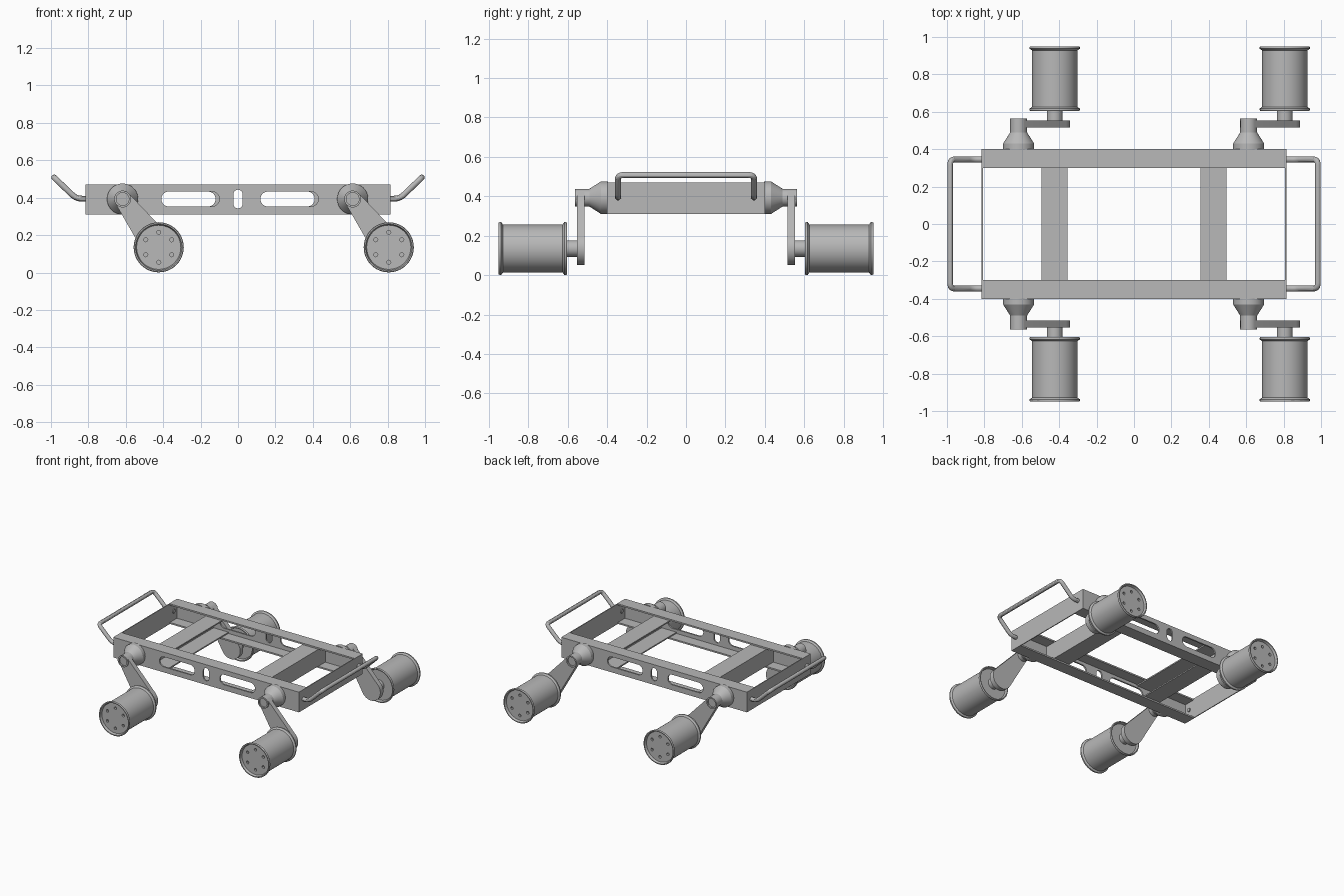
import bpy, bmesh
from math import cos, sin, pi, atan2, acos, hypot, radians
from mathutils import Vector

cube = bpy.data.objects.get("Cube")
if cube:
    bpy.data.objects.remove(cube, do_unlink=True)

steel = bpy.data.materials.new("plain_grey_steel")
steel.use_nodes = True
GREY = (0.48, 0.48, 0.48, 1)
steel.diffuse_color = GREY
steel.node_tree.nodes["Principled BSDF"].inputs["Base Color"].default_value = GREY


def finish(bm, name):
    bmesh.ops.recalc_face_normals(bm, faces=bm.faces)
    mesh = bpy.data.meshes.new(name)
    bm.to_mesh(mesh)
    bm.free()
    obj = bpy.data.objects.new(name, mesh)
    bpy.context.collection.objects.link(obj)
    mesh.materials.append(steel)
    return obj


def activate(obj):
    bpy.ops.object.select_all(action='DESELECT')
    obj.select_set(True)
    bpy.context.view_layer.objects.active = obj


def smooth(obj):
    activate(obj)
    bpy.ops.object.shade_smooth_by_angle(angle=radians(30))


def extrude(outline, offset, name):
    """Solid made by sweeping a closed outline along an offset."""
    bm = bmesh.new()
    face = bm.faces.new([bm.verts.new(p) for p in outline])
    out = bmesh.ops.extrude_face_region(bm, geom=[face], use_keep_orig=True)
    moved = [v for v in out["geom"] if isinstance(v, bmesh.types.BMVert)]
    bmesh.ops.translate(bm, verts=moved, vec=offset)
    return finish(bm, name)


def capsule(c1, r1, c2, r2, y0, y1, name, steps=16):
    """Plate with two round ends in the xz plane, from y0 to y1."""
    dx, dz = c2[0] - c1[0], c2[1] - c1[1]
    heading = atan2(dz, dx)
    spread = acos((r1 - r2) / hypot(dx, dz))
    outline = []
    for (cx, cz), r, start, sweep in ((c1, r1, heading + spread, 2 * (pi - spread)),
                                      (c2, r2, heading - spread, 2 * spread)):
        for i in range(steps + 1):
            a = start + sweep * i / steps
            outline.append((cx + r * cos(a), y0, cz + r * sin(a)))
    return extrude(outline, (0, y1 - y0, 0), name)


def lathe(profile, x, z, side, name, steps=40):
    """Spin (y, radius) points about the y direction through x, z."""
    bm = bmesh.new()
    verts = [bm.verts.new((x + r, side * y, z)) for y, r in profile]
    edges = [bm.edges.new(pair) for pair in zip(verts, verts[1:])]
    bmesh.ops.spin(bm, geom=verts + edges, cent=(x, 0, z), axis=(0, 1, 0),
                   angle=2 * pi, steps=steps)
    bmesh.ops.remove_doubles(bm, verts=bm.verts, dist=0.0005)
    return finish(bm, name)


def cut(obj, cutters):
    for c in cutters:
        mod = obj.modifiers.new("cut", 'BOOLEAN')
        mod.operation = 'DIFFERENCE'
        mod.solver = 'EXACT'
        mod.object = c
        activate(obj)
        bpy.ops.object.modifier_apply(modifier=mod.name)
        bpy.data.objects.remove(c, do_unlink=True)


def channel(a, b, low, high, t):
    """C section: web at a, flanges reaching to b."""
    s = t if b > a else -t
    return [(a, low), (b, low), (b, low + t), (a + s, low + t),
            (a + s, high - t), (b, high - t), (b, high), (a, high)]


LOW, HIGH, MID, END = 0.31, 0.47, 0.393, 0.815

for side, word in ((-1, "front"), (1, "back")):
    # Side rail with slotted web
    section = channel(side * 0.4, side * 0.3, LOW, HIGH, 0.012)
    rail = extrude([(-END, y, z) for y, z in section], (2 * END, 0, 0), word + "_rail")
    y0, y1 = sorted((side * 0.37, side * 0.42))
    slots = []
    for a, b in ((-0.37, -0.14), (0.16, 0.39)):
        a, b = sorted((-side * a, -side * b))
        slots.append(capsule((a, MID), 0.04, (b, MID), 0.04, y0, y1, "slot_cutter"))
    slots.append(capsule((0, MID - 0.025), 0.025, (0, MID + 0.025), 0.025,
                         y0, y1, "slot_cutter"))
    cut(rail, slots)
    smooth(rail)

    for hub_x, end in ((-0.617, "right"), (0.613, "left")):
        tag = word + "_" + end
        wheel_x, wheel_z = hub_x + 0.193, 0.135
        # Pivot hub with open end
        hub = lathe([(0.395, 0), (0.395, 0.083), (0.43, 0.083), (0.49, 0.045),
                     (0.563, 0.045), (0.563, 0.034), (0.53, 0.034), (0.53, 0)],
                    hub_x, MID, side, tag + "_hub")
        smooth(hub)
        # Swing arm
        arm = capsule((hub_x, MID), 0.045, (wheel_x, wheel_z), 0.083,
                      side * 0.515, side * 0.553, tag + "_arm", 20)
        smooth(arm)
        # Axle
        axle = lathe([(0.54, 0), (0.54, 0.042), (0.62, 0.042), (0.62, 0)],
                     wheel_x, wheel_z, side, tag + "_axle", 32)
        smooth(axle)
        # Flanged roller wheel with recessed ends
        wheel = lathe([(0.622, 0), (0.622, 0.118), (0.604, 0.124), (0.604, 0.131),
                       (0.609, 0.134), (0.617, 0.134), (0.626, 0.121),
                       (0.928, 0.121), (0.937, 0.134), (0.945, 0.134),
                       (0.95, 0.131), (0.95, 0.124), (0.932, 0.118), (0.932, 0)],
                      wheel_x, wheel_z, side, tag + "_wheel", 48)
        holes = []
        for i in range(6):
            a = pi / 2 + i * pi / 3
            holes.append(lathe([(0.915, 0), (0.915, 0.011), (0.96, 0.011), (0.96, 0)],
                               wheel_x + 0.08 * cos(a), wheel_z + 0.08 * sin(a),
                               side, "hole_cutter", 12))
        cut(wheel, holes)
        smooth(wheel)


def rounded(points, radius, steps=5):
    """Path with its inner corners rounded."""
    pts = [Vector(p) for p in points]
    path = [pts[0]]
    for p, q, r in zip(pts, pts[1:], pts[2:]):
        a = q + (p - q).normalized() * radius
        b = q + (r - q).normalized() * radius
        for i in range(steps + 1):
            t = i / steps
            path.append(a * (1 - t) ** 2 + q * (2 * t * (1 - t)) + b * t * t)
    return path + [pts[-1]]


for s, word in ((-1, "right"), (1, "left")):
    # End plate
    extrude([(s * END, y, z) for y, z in ((-0.4, LOW), (0.4, LOW), (0.4, HIGH), (-0.4, HIGH))],
            (-s * 0.007, 0, 0), word + "_end_plate")

    # Cross channel, web facing outward
    section = channel(s * 0.495, s * 0.355, LOW + 0.013, HIGH - 0.013, 0.01)
    extrude([(x, -0.387, z) for x, z in section], (0, 0.774, 0), word + "_cross_channel")

    # Bent tube handle
    half = [(0.8, MID + 0.002), (0.865, MID + 0.002), (0.983, 0.508)]
    corners = [(s * x, -0.345, z) for x, z in half]
    corners += [(s * x, 0.345, z) for x, z in reversed(half)]
    curve = bpy.data.curves.new(word + "_handle", 'CURVE')
    curve.dimensions = '3D'
    curve.bevel_depth = 0.0155
    curve.bevel_resolution = 4
    curve.use_fill_caps = True
    path = rounded(corners, 0.03)
    spline = curve.splines.new('POLY')
    spline.points.add(len(path) - 1)
    for point, co in zip(spline.points, path):
        point.co = (*co, 1)
    handle = bpy.data.objects.new(word + "_handle", curve)
    bpy.context.collection.objects.link(handle)
    curve.materials.append(steel)
    activate(handle)
    bpy.ops.object.convert(target='MESH')
    smooth(bpy.context.view_layer.objects.active)
